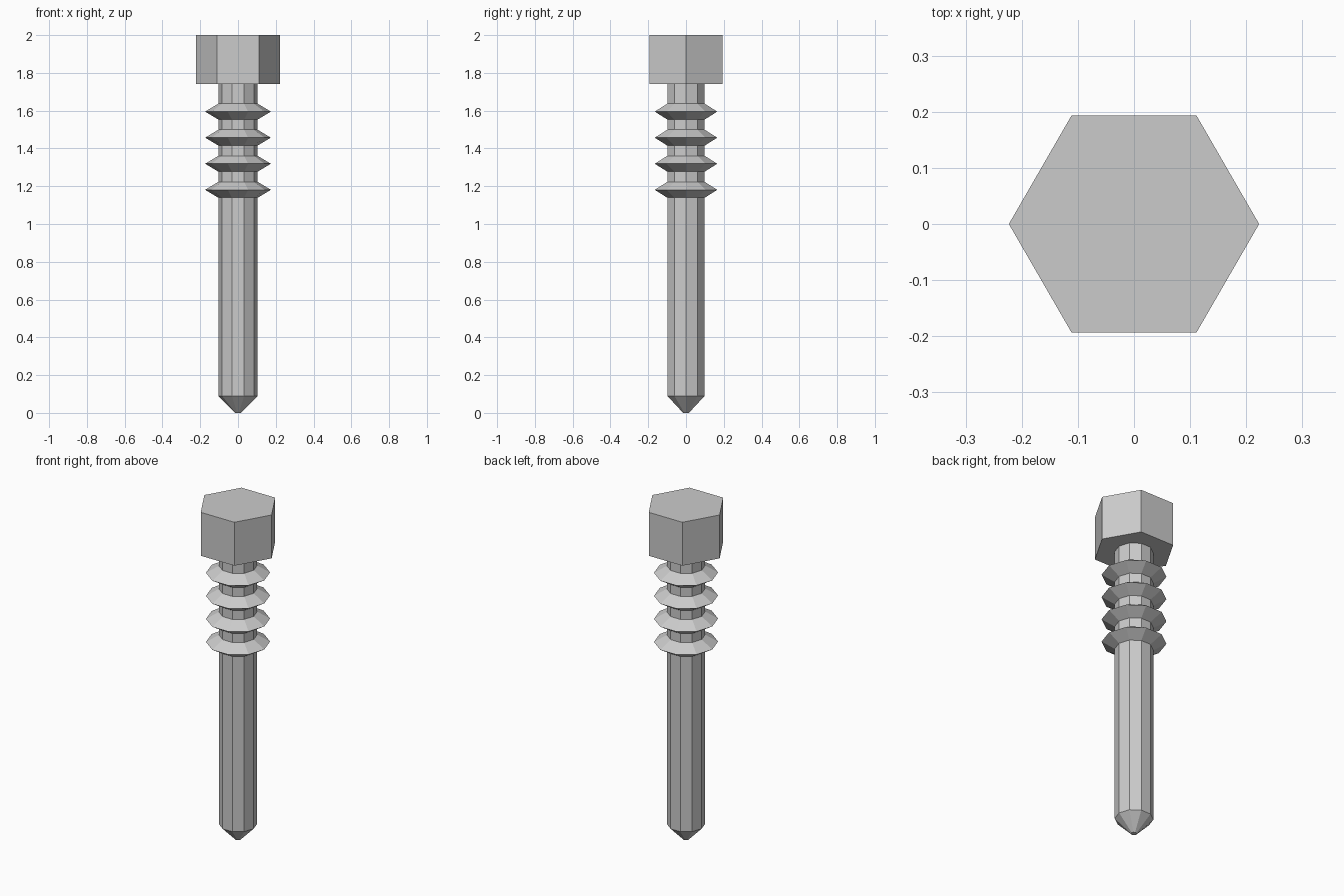
import bpy
import bmesh
from math import cos, sin, tau

cube = bpy.data.objects.get("Cube")
if cube:
    bpy.data.objects.remove(cube, do_unlink=True)

# Single steel grey for the whole bolt
steel = bpy.data.materials.new("steel_grey")
steel.use_nodes = True
colour = (0.6, 0.6, 0.6, 1)
steel.diffuse_color = colour
steel.node_tree.nodes["Principled BSDF"].inputs["Base Color"].default_value = colour


def lathe(name, profile, sides):
    """Flat-faced solid from (radius, height) pairs, listed bottom to top."""
    bm = bmesh.new()
    rings = [[bm.verts.new((r * cos(tau * i / sides), r * sin(tau * i / sides), z))
              for i in range(sides)] for r, z in profile]
    for low, high in zip(rings, rings[1:]):
        for i in range(sides):
            j = (i + 1) % sides
            bm.faces.new((low[i], low[j], high[j], high[i]))
    bm.faces.new(rings[0][::-1])
    bm.faces.new(rings[-1])
    mesh = bpy.data.meshes.new(name)
    bm.to_mesh(mesh)
    bm.free()
    mesh.materials.append(steel)
    obj = bpy.data.objects.new(name, mesh)
    bpy.context.collection.objects.link(obj)
    return obj


SHANK_R, RIDGE_R, HALF = 0.104, 0.174, 0.042
HEAD_BOTTOM = 1.74

# Shank with blunt point and four sharp ridges
profile = [(0.016, 0), (SHANK_R, 0.09)]
for k in range(4):
    z = 1.181 + 0.138 * k
    profile += [(SHANK_R, z - HALF), (RIDGE_R, z), (SHANK_R, z + HALF)]
profile.append((SHANK_R, HEAD_BOTTOM))
lathe("ridged_shank", profile, 10)

# Hexagonal head
lathe("hex_head", [(0.223, HEAD_BOTTOM), (0.223, 2)], 6)
